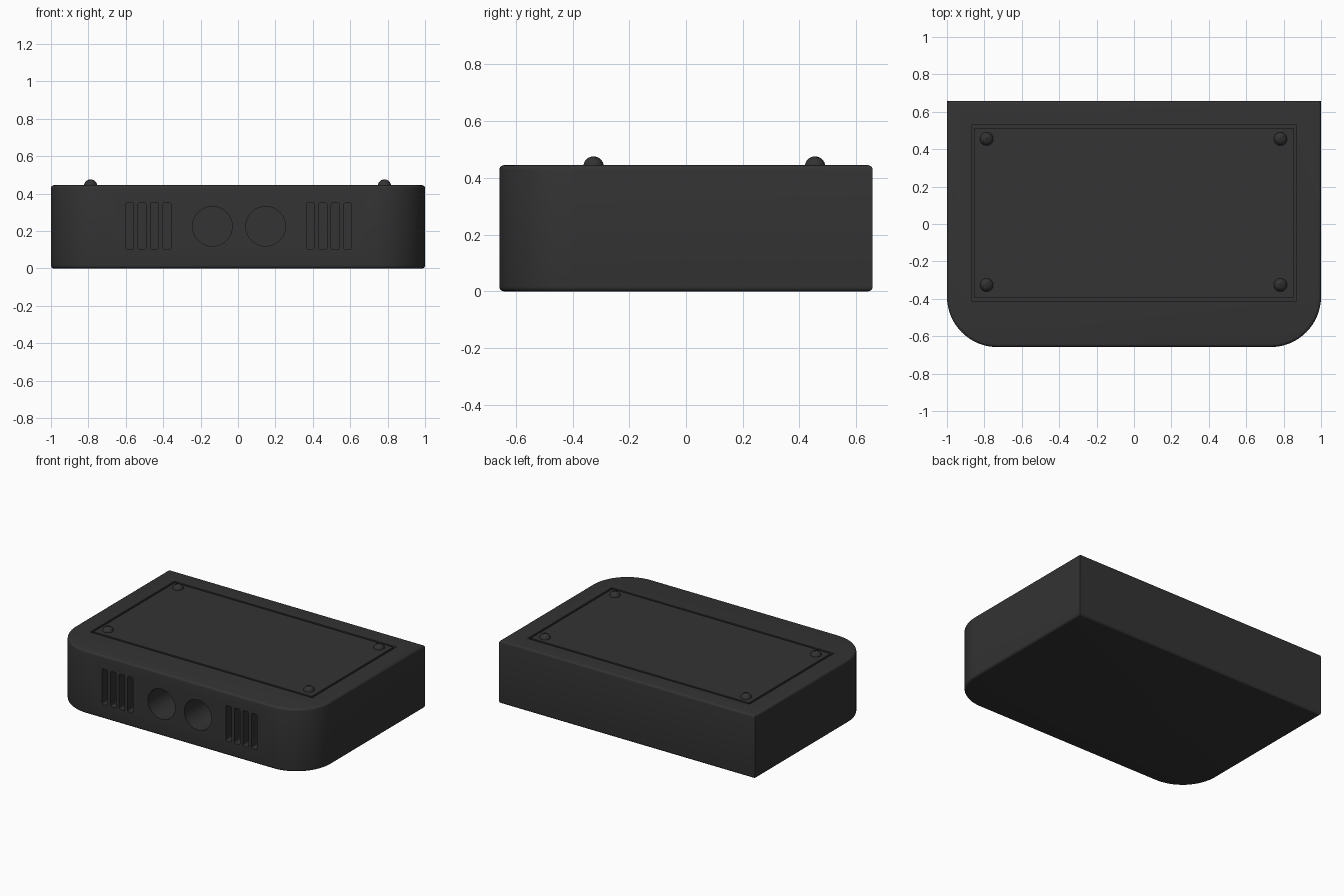
import bpy, bmesh, math
from mathutils import Matrix, Vector

if "Cube" in bpy.data.objects:
    bpy.data.objects.remove(bpy.data.objects["Cube"])

W, D, H = 1.0, 0.658, 0.445      # half width, half depth, height
R = 0.27                         # front corner radius

mat = bpy.data.materials.new("dark_plastic")
mat.diffuse_color = (0.033, 0.033, 0.033, 1)
mat.use_nodes = True
mat.node_tree.nodes["Principled BSDF"].inputs["Base Color"].default_value = mat.diffuse_color


def finish(bm, name):
    bmesh.ops.recalc_face_normals(bm, faces=bm.faces)
    me = bpy.data.meshes.new(name)
    bm.to_mesh(me)
    bm.free()
    ob = bpy.data.objects.new(name, me)
    bpy.context.collection.objects.link(ob)
    me.materials.append(mat)
    return ob


def box(name, center, size, round_axis=None, radius=0.0):
    bm = bmesh.new()
    m = Matrix.Translation(center) @ Matrix.Diagonal((*size, 1))
    bmesh.ops.create_cube(bm, size=1, matrix=m)
    if round_axis is not None:
        edges = [e for e in bm.edges
                 if abs((e.verts[0].co - e.verts[1].co)[round_axis]) > 1e-5]
        bmesh.ops.bevel(bm, geom=edges, offset=radius, segments=4,
                        profile=0.5, affect='EDGES')
    return finish(bm, name)


def cylinder(name, center, radius, depth):
    bm = bmesh.new()
    m = Matrix.Translation(center) @ Matrix.Rotation(math.pi / 2, 4, 'X')
    bmesh.ops.create_cone(bm, cap_ends=True, segments=64, radius1=radius,
                          radius2=radius, depth=depth, matrix=m)
    return finish(bm, name)


def cut(ob, cutters):
    bpy.context.view_layer.objects.active = ob
    for c in cutters:
        mod = ob.modifiers.new("cut", 'BOOLEAN')
        mod.operation, mod.solver, mod.object = 'DIFFERENCE', 'EXACT', c
        bpy.ops.object.modifier_apply(modifier=mod.name)
        bpy.data.objects.remove(c)


def smooth(ob, angle=30):
    bpy.ops.object.select_all(action='DESELECT')
    ob.select_set(True)
    bpy.context.view_layer.objects.active = ob
    bpy.ops.object.shade_smooth_by_angle(angle=math.radians(angle))


# body: square back, rounded front corners, softened top and bottom rims
outline = [(W, D), (-W, D)]
for cx, start in ((-W + R, math.pi), (W - R, 1.5 * math.pi)):
    for i in range(17):
        a = start + i / 16 * math.pi / 2
        outline.append((cx + R * math.cos(a), -D + R + R * math.sin(a)))
bm = bmesh.new()
base = bm.faces.new([bm.verts.new((x, y, 0)) for x, y in outline])
ext = bmesh.ops.extrude_face_region(bm, geom=[base], use_keep_orig=True)
bmesh.ops.translate(bm, vec=(0, 0, H),
                    verts=[v for v in ext["geom"] if isinstance(v, bmesh.types.BMVert)])
bmesh.ops.recalc_face_normals(bm, faces=bm.faces)
rims = [e for e in bm.edges if abs(e.verts[0].co.z - e.verts[1].co.z) < 1e-5]
bmesh.ops.bevel(bm, geom=rims, offset=0.016, segments=4, profile=0.5, affect='EDGES')
body = finish(bm, "body")

# front vents, two round ports and the lid pocket
cutters = []
for first in (-0.579, 0.387):
    for i in range(4):
        cutters.append(box("vent_cutter", (first + i * 0.0665, -D, 0.226),
                           (0.043, 0.20, 0.25), 1, 0.01))
for x in (-0.137, 0.148):
    cutters.append(cylinder("port_cutter", (x, -D, 0.225), 0.106, 0.5))
LID = Vector((0, 0.059, 0))
cutters.append(box("lid_cutter", LID + Vector((0, 0, H)), (1.736, 0.94, 0.05)))
cut(body, cutters)
smooth(body)

# lid set flush into the pocket, leaving a thin groove around it
lid = box("lid", LID + Vector((0, 0, H - 0.0125)), (1.706, 0.91, 0.025))

# domed screws with a slotted head
for x in (-0.788, 0.783):
    for y in (-0.326, 0.455):
        bm = bmesh.new()
        bmesh.ops.create_uvsphere(bm, u_segments=32, v_segments=16, radius=0.036,
                                  matrix=Matrix.Translation((x, y, H - 0.005)))
        screw = finish(bm, "lid_screw")
        slot = box("slot_cutter", (0, 0, 0), (0.04, 0.007, 0.02))
        slot.matrix_world = (Matrix.Translation((x, y, H + 0.031))
                             @ Matrix.Rotation(math.radians(45), 4, 'Z'))
        bpy.context.view_layer.update()
        cut(screw, [slot])
        smooth(screw, 40)
